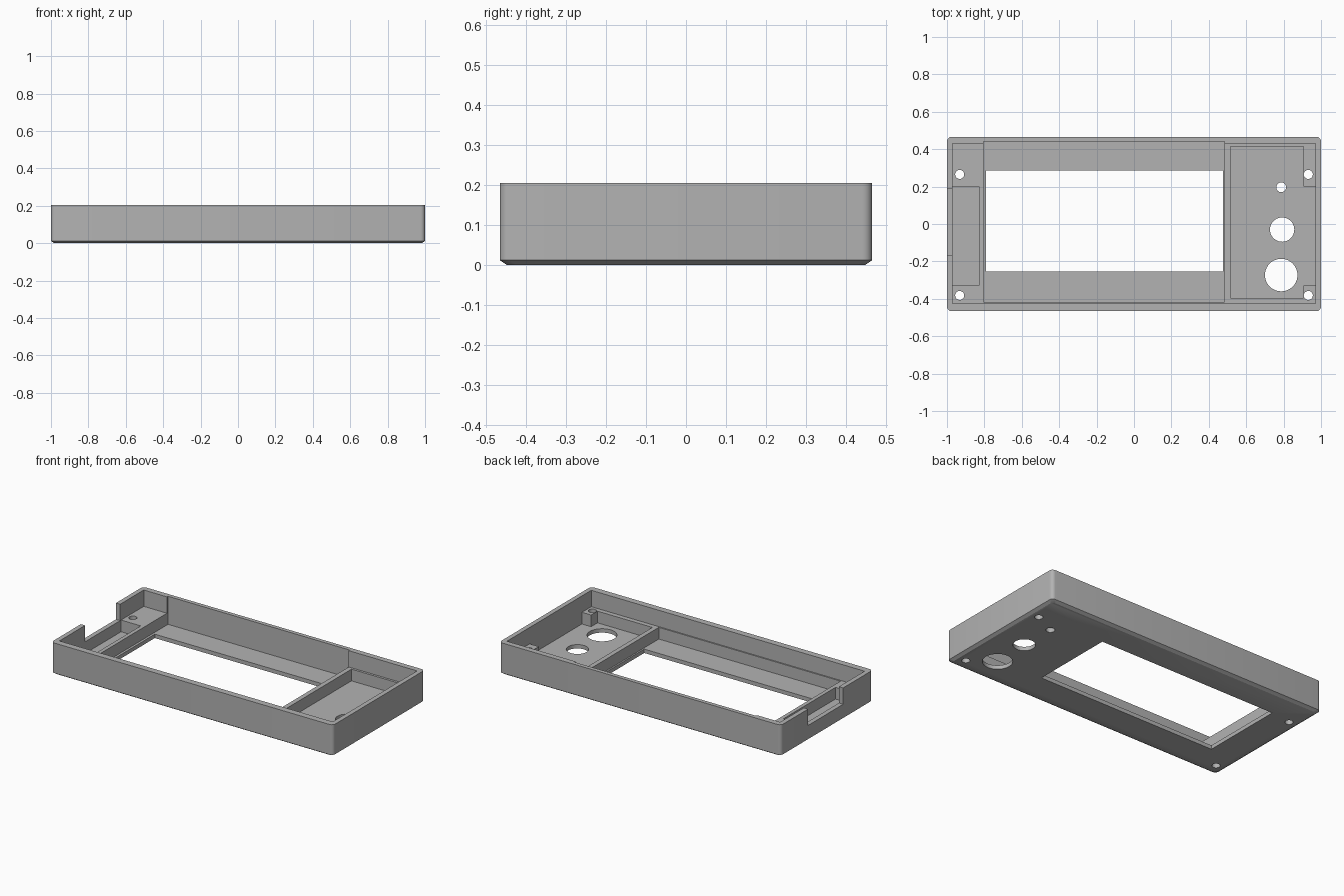
import bpy
import bmesh

if "Cube" in bpy.data.objects:
    bpy.data.objects.remove(bpy.data.objects["Cube"], do_unlink=True)

# One plain grey for the whole enclosure
grey = bpy.data.materials.new("plain_grey")
grey.use_nodes = True
COLOUR = (0.45, 0.45, 0.45, 1)
grey.diffuse_color = COLOUR
grey.node_tree.nodes["Principled BSDF"].inputs["Base Color"].default_value = COLOUR

HEIGHT, SHELF, FLOOR = 0.205, 0.10, 0.025
ABOVE, BELOW = 0.4, -0.2


def finish(name, bm):
    mesh = bpy.data.meshes.new(name)
    bmesh.ops.recalc_face_normals(bm, faces=bm.faces)
    bm.to_mesh(mesh)
    bm.free()
    mesh.materials.append(grey)
    obj = bpy.data.objects.new(name, mesh)
    bpy.context.collection.objects.link(obj)
    return obj


def box_mesh(x0, x1, y0, y1, z0, z1):
    bm = bmesh.new()
    bmesh.ops.create_cube(bm, size=1)
    for v in bm.verts:
        v.co.x = x1 if v.co.x > 0 else x0
        v.co.y = y1 if v.co.y > 0 else y0
        v.co.z = z1 if v.co.z > 0 else z0
    return bm


# Outer block: rounded upright corners and a chamfered bottom rim
bm = box_mesh(-1, 1, -0.466, 0.466, 0, HEIGHT)
upright = [e for e in bm.edges if abs(e.verts[0].co.z - e.verts[1].co.z) > 0.1]
bmesh.ops.bevel(bm, geom=upright, offset=0.024, segments=5, profile=0.5, affect='EDGES')
base = [f for f in bm.faces if all(v.co.z < 0.001 for v in f.verts)]
for v in {v for f in base for v in f.verts}:
    v.co.z = 0.012
rim = bmesh.ops.extrude_face_region(bm, geom=base)
bmesh.ops.delete(bm, geom=base, context='FACES_ONLY')
for v in [g for g in rim["geom"] if isinstance(g, bmesh.types.BMVert)]:
    v.co.x *= 0.982
    v.co.y *= 0.961
    v.co.z = 0
enclosure = finish("enclosure", bm)


def cut(name, bm):
    cutter = finish(name, bm)
    cutter.hide_render = True
    cutter.hide_viewport = True
    mod = enclosure.modifiers.new(name, 'BOOLEAN')
    mod.operation = 'DIFFERENCE'
    mod.solver = 'EXACT'
    mod.object = cutter
    return cutter


# Recesses and openings: x range, y range, z range
recesses = {
    "main_cavity": (-0.97, 0.97, -0.425, 0.43, SHELF, ABOVE),
    "display_pocket": (-0.805, 0.485, -0.417, 0.40, FLOOR, ABOVE),
    "display_back_relief": (-0.805, 0.485, 0.35, 0.44, FLOOR, ABOVE),
    "display_window": (-0.79, 0.475, -0.255, 0.285, BELOW, ABOVE),
    "control_pocket": (0.515, 0.905, -0.395, 0.415, FLOOR, ABOVE),
    "control_pocket_side": (0.85, 0.97, -0.33, 0.2, FLOOR, ABOVE),
    "left_pocket": (-0.97, -0.83, -0.33, 0.2, FLOOR, ABOVE),
    "cable_notch": (-1.2, -0.95, -0.165, 0.19, SHELF, ABOVE),
}
cutters = [cut(name, box_mesh(*size)) for name, size in recesses.items()]

# Round holes: four screw holes and three control holes
holes = [(x, y, 0.024) for x in (-0.932, 0.932) for y in (-0.382, 0.265)]
holes += [(0.787, 0.196, 0.026), (0.792, -0.03, 0.065), (0.787, -0.273, 0.087)]
for i, (x, y, radius) in enumerate(holes):
    bm = bmesh.new()
    bmesh.ops.create_cone(bm, cap_ends=True, segments=40, radius1=radius,
                          radius2=radius, depth=1)
    bmesh.ops.translate(bm, verts=bm.verts, vec=(x, y, 0))
    cutters.append(cut(f"hole_{i + 1}", bm))

# Apply the cuts, drop the cutters, smooth only the rounded surfaces
bpy.context.view_layer.objects.active = enclosure
enclosure.select_set(True)
for mod in list(enclosure.modifiers):
    bpy.ops.object.modifier_apply(modifier=mod.name)
for cutter in cutters:
    bpy.data.objects.remove(cutter, do_unlink=True)
bpy.ops.object.shade_smooth_by_angle(angle=0.5)
